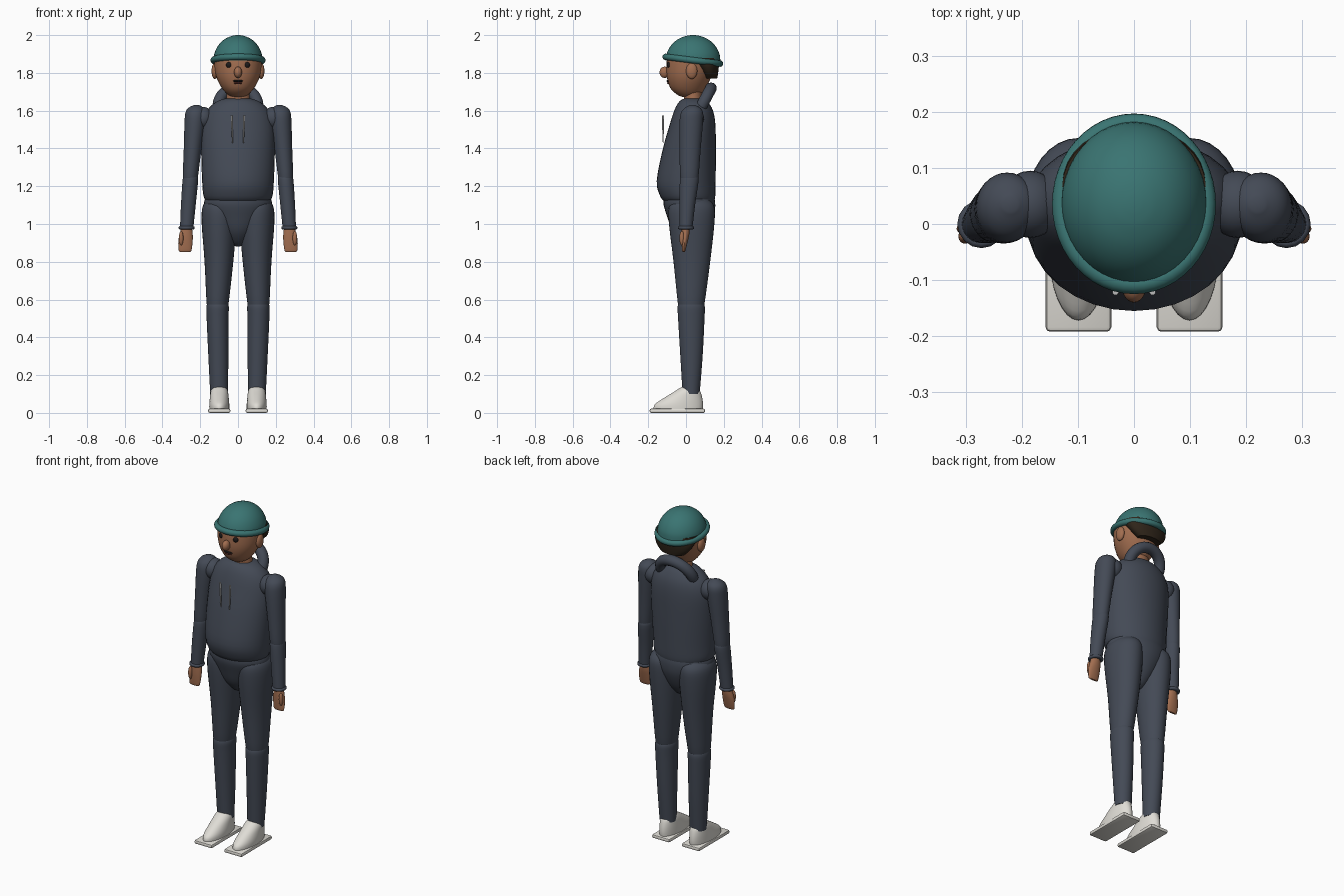
import bpy, bmesh, math
from mathutils import Vector


def material(name, rgb):
    m = bpy.data.materials.new(name)
    m.diffuse_color = (*rgb, 1)
    return m


SUIT = material("slate cloth", (0.057, 0.068, 0.092))
SKIN = material("brown skin", (0.36, 0.155, 0.08))
HAT = material("teal knit", (0.042, 0.175, 0.168))
HAIR = material("dark hair", (0.028, 0.018, 0.01))
DARK = material("near black", (0.012, 0.01, 0.01))
LIP = material("dark lip", (0.11, 0.025, 0.02))
SHOE = material("off white", (0.74, 0.72, 0.67))
CORD = material("grey cord", (0.5, 0.5, 0.5))


def finish(name, bm, mat, angle=40):
    bmesh.ops.recalc_face_normals(bm, faces=bm.faces)
    me = bpy.data.meshes.new(name)
    bm.to_mesh(me)
    bm.free()
    me.materials.append(mat)
    ob = bpy.data.objects.new(name, me)
    bpy.context.collection.objects.link(ob)
    bpy.ops.object.select_all(action='DESELECT')
    ob.select_set(True)
    bpy.context.view_layer.objects.active = ob
    bpy.ops.object.shade_smooth_by_angle(angle=math.radians(angle))
    return ob


def skin_rings(bm, rings, caps=True, closed=False):
    n = len(rings[0])
    last = len(rings) if closed else len(rings) - 1
    for i in range(last):
        a, b = rings[i], rings[(i + 1) % len(rings)]
        for k in range(n):
            bm.faces.new((a[k], a[(k + 1) % n], b[(k + 1) % n], b[k]))
    if caps and not closed:
        bm.faces.new(rings[0])
        bm.faces.new(rings[-1])


def loft(name, keys, mat, steps=4, n=32, mirror=1):
    """Keys are (z, x, front y, back y, half width); smooth between them."""
    pts = [Vector(k) for k in keys]
    rows = []
    for i in range(len(pts) - 1):
        p1, p2 = pts[i], pts[i + 1]
        p0, p3 = pts[max(i - 1, 0)], pts[min(i + 2, len(pts) - 1)]
        for s in range(steps):
            t = s / steps
            rows.append(0.5 * (2 * p1 + (p2 - p0) * t + (2 * p0 - 5 * p1 + 4 * p2 - p3) * t * t
                               + (3 * p1 - p0 - 3 * p2 + p3) * t ** 3))
    rows.append(pts[-1])
    bm = bmesh.new()
    rings = []
    for z, x, f, b, w in rows:
        rings.append([bm.verts.new((mirror * x + w * math.cos(a), (f + b) / 2 + (b - f) / 2 * math.sin(a), z))
                      for a in (2 * math.pi * k / n for k in range(n))])
    skin_rings(bm, rings)
    return finish(name, bm, mat)


def ball(name, loc, size, mat, rot_x=0):
    bm = bmesh.new()
    bmesh.ops.create_uvsphere(bm, u_segments=24, v_segments=14, radius=1)
    bmesh.ops.scale(bm, vec=size, verts=bm.verts)
    ob = finish(name, bm, mat)
    ob.location = loc
    ob.rotation_euler[0] = rot_x
    return ob


def tube(name, path, radius, mat, normal, closed=False, n=14):
    """Round tube along a planar path with the given plane normal."""
    bm = bmesh.new()
    rings = []
    for i, p in enumerate(path):
        j, k = i - 1, (i + 1) % len(path)
        if not closed:
            j, k = max(i - 1, 0), min(i + 1, len(path) - 1)
        out = (path[k] - path[j]).normalized().cross(normal)
        rings.append([bm.verts.new(p + radius * (math.cos(a) * out + math.sin(a) * normal))
                      for a in (2 * math.pi * q / n for q in range(n))])
    skin_rings(bm, rings, closed=closed)
    return finish(name, bm, mat)


def ellipse(centre, u, v, a0, a1, count):
    return [centre + u * math.cos(a) + v * math.sin(a)
            for a in (math.radians(a0 + (a1 - a0) * i / count) for i in range(count + 1))]


# Torso and pelvis
loft("torso", [(1.12, 0, -0.115, 0.15, 0.168), (1.15, 0, -0.138, 0.155, 0.183), (1.23, 0, -0.155, 0.157, 0.19),
               (1.4, 0, -0.122, 0.158, 0.195), (1.52, 0, -0.088, 0.156, 0.19), (1.59, 0, -0.066, 0.146, 0.17),
               (1.635, 0, -0.045, 0.125, 0.132), (1.66, 0, -0.02, 0.1, 0.085), (1.667, 0, 0.02, 0.06, 0.03)], SUIT)
loft("pelvis", [(0.88, 0, 0.02, 0.035, 0.008), (0.9, 0, -0.02, 0.07, 0.045), (0.96, 0, -0.07, 0.115, 0.095),
                (1.04, 0, -0.1, 0.148, 0.15), (1.1, 0, -0.118, 0.155, 0.18), (1.14, 0, -0.118, 0.15, 0.172)], SUIT)

for s, side in ((1, "left"), (-1, "right")):
    # Legs
    loft(side + "_thigh", [(0.555, 0.108, -0.03, 0.085, 0.048), (0.58, 0.108, -0.043, 0.098, 0.058),
                           (0.8, 0.101, -0.066, 0.128, 0.076), (1.0, 0.1, -0.09, 0.15, 0.092),
                           (1.09, 0.098, -0.09, 0.15, 0.09), (1.13, 0.09, -0.06, 0.12, 0.07)], SUIT, mirror=s)
    loft(side + "_shin", [(0.1, 0.1, -0.018, 0.072, 0.047), (0.3, 0.104, -0.03, 0.088, 0.053),
                          (0.5, 0.108, -0.042, 0.098, 0.058), (0.565, 0.108, -0.044, 0.099, 0.059),
                          (0.59, 0.108, -0.03, 0.085, 0.048)], SUIT, mirror=s)
    # Shoes
    loft(side + "_shoe", [(0.015, 0.099, -0.172, 0.088, 0.053), (0.045, 0.099, -0.165, 0.09, 0.053),
                          (0.08, 0.099, -0.115, 0.086, 0.05), (0.115, 0.099, -0.058, 0.075, 0.045),
                          (0.133, 0.099, -0.03, 0.055, 0.034), (0.138, 0.099, -0.015, 0.03, 0.015)], SHOE, mirror=s)
    bm = bmesh.new()
    bmesh.ops.create_cube(bm, size=1)
    bmesh.ops.scale(bm, vec=(0.117, 0.293, 0.022), verts=bm.verts)
    bmesh.ops.bevel(bm, geom=bm.edges[:], offset=0.008, segments=2, affect='EDGES', profile=0.5)
    sole = finish(side + "_sole", bm, SHOE, 30)
    sole.location = (s * 0.099, -0.0455, 0.011)
    # Arms
    ball(side + "_shoulder", (s * 0.185, 0.035, 1.56), (0.055, 0.06, 0.06), SUIT)
    loft(side + "_upper_arm", [(1.22, 0.252, -0.02, 0.055, 0.033), (1.25, 0.252, -0.031, 0.066, 0.04),
                               (1.4, 0.24, -0.034, 0.078, 0.047), (1.54, 0.228, -0.034, 0.09, 0.055),
                               (1.59, 0.225, -0.026, 0.09, 0.053), (1.615, 0.222, -0.006, 0.076, 0.04),
                               (1.63, 0.22, 0.022, 0.048, 0.013)], SUIT, mirror=s)
    loft(side + "_forearm", [(0.975, 0.272, -0.034, 0.034, 0.035), (1.1, 0.263, -0.034, 0.048, 0.039),
                             (1.235, 0.252, -0.032, 0.067, 0.041), (1.26, 0.251, -0.02, 0.055, 0.033)], SUIT, mirror=s)
    cuff = ellipse(Vector((s * 0.272, 0, 0.98)), Vector((0.034, 0, 0)), Vector((0, 0.034, 0)), 0, 337.5, 15)
    tube(side + "_cuff", cuff, 0.009, SUIT, Vector((0, 0, 1)), closed=True, n=10)
    # Hands
    loft(side + "_hand", [(0.852, 0.28, -0.017, -0.007, 0.026), (0.862, 0.28, -0.021, -0.002, 0.034),
                          (0.91, 0.278, -0.024, 0.01, 0.038), (0.95, 0.274, -0.024, 0.018, 0.034),
                          (0.99, 0.272, -0.022, 0.02, 0.026)], SKIN, n=20, mirror=s)
    ball(side + "_thumb", (s * 0.301, -0.022, 0.925), (0.012, 0.013, 0.038), SKIN)
    # Ears and eyes
    ball(side + "_ear", (s * 0.123, 0.03, 1.81), (0.017, 0.03, 0.042), SKIN)
    ball(side + "_eye", (s * 0.047, -0.089, 1.842), (0.016, 0.012, 0.016), DARK)
    # Drawstrings, tapering downwards
    loft(side + "_drawstring", [(1.43, 0.029, -0.123, -0.119, 0.002), (1.5, 0.031, -0.126, -0.117, 0.0045),
                                (1.575, 0.033, -0.127, -0.116, 0.0055)], CORD, n=10, mirror=s)

# Hood: an arch of cloth behind the neck
up = Vector((0, 0.47, 0.88)).normalized()
arch = ellipse(Vector((0, 0.085, 1.63)), Vector((0.103, 0, 0)), up * 0.1, -25, 205, 32)
tube("hood", arch, 0.031, SUIT, Vector((1, 0, 0)).cross(up))

# Head
loft("neck", [(1.63, 0, -0.012, 0.09, 0.066), (1.68, 0, -0.01, 0.085, 0.06), (1.74, 0, -0.01, 0.085, 0.06)], SKIN)
loft("head", [(1.672, 0, -0.015, 0.045, 0.02), (1.682, 0, -0.042, 0.07, 0.05), (1.715, 0, -0.08, 0.1, 0.082),
              (1.77, 0, -0.1, 0.13, 0.112), (1.83, 0, -0.104, 0.15, 0.125), (1.89, 0, -0.095, 0.15, 0.122),
              (1.95, 0, -0.05, 0.11, 0.08)], SKIN)
ball("nose", (0, -0.113, 1.803), (0.021, 0.027, 0.03), SKIN)
ball("upper_lip", (0, -0.094, 1.757), (0.028, 0.01, 0.006), DARK)
ball("lower_lip", (0, -0.091, 1.746), (0.022, 0.01, 0.006), LIP)
loft("hair", [(1.77, 0, 0.09, 0.165, 0.075), (1.8, 0, 0.07, 0.17, 0.106), (1.84, 0, 0.03, 0.174, 0.125),
              (1.88, 0, -0.04, 0.172, 0.128)], HAIR)

# Hat: dome with a rolled brim, tilted back
dome = [(0.0, 1.0), (0.25, 0.97), (0.5, 0.865), (0.7, 0.714), (0.85, 0.527), (0.95, 0.31), (0.99, 0.14), (1.0, 0.03)]
loft("hat_dome", [(1.865 + 0.135 * h, 0, 0.037 - 0.145 * r, 0.037 + 0.145 * r, 0.13 * r) for h, r in dome], HAT, n=40)
brim = ellipse(Vector((0, 0.036, 1.867)), Vector((0.129, 0, 0)), Vector((0, 0.144, -0.018)), 0, 352.5, 47)
tube("hat_brim", brim, 0.017, HAT, Vector((0, 0.124, 0.992)), closed=True)
